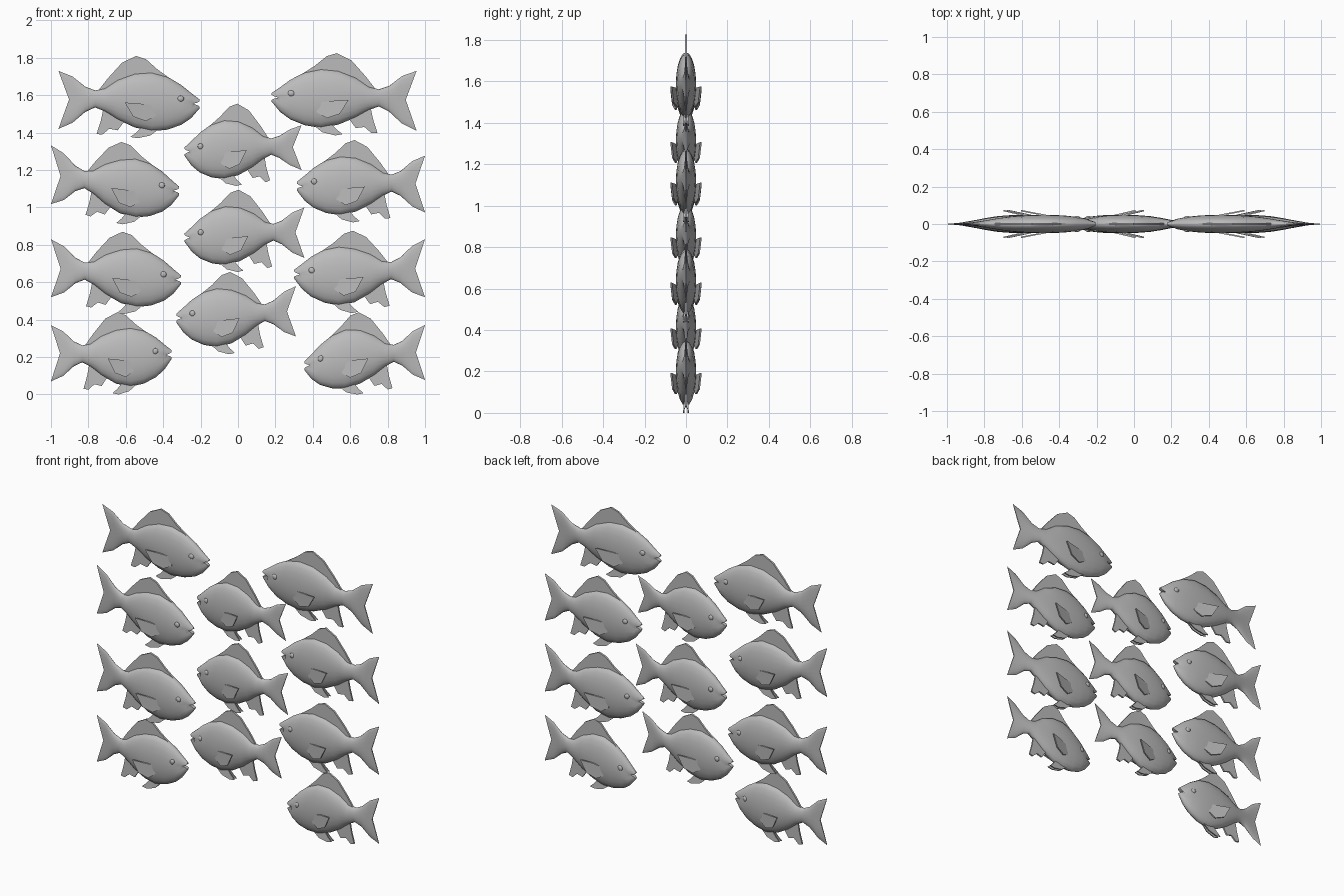
import bpy, bmesh, math

if "Cube" in bpy.data.objects:
    bpy.data.objects.remove(bpy.data.objects["Cube"])

grey = bpy.data.materials.new("plain_grey")
grey.use_nodes = True
grey.diffuse_color = (0.5, 0.5, 0.5, 1)
grey.node_tree.nodes["Principled BSDF"].inputs["Base Color"].default_value = (0.5, 0.5, 0.5, 1)

# Body sections from tail tip to lips: position along length, top, bottom, half width
SECTIONS = [
    (0, .155, -.155, .003), (.1, .122, -.125, .008), (.19, .065, -.07, .016),
    (.26, .043, -.048, .024), (.33, .052, -.072, .033), (.42, .095, -.118, .042),
    (.54, .126, -.162, .048), (.66, .133, -.182, .049), (.77, .112, -.172, .046),
    (.87, .068, -.145, .038), (.94, .026, -.108, .027), (1, -.008, -.055, .012)]

# Fin outlines: position along length, height
DORSAL = [(.27, .03), (.35, .105), (.45, .185), (.55, .22), (.62, .203),
          (.70, .15), (.79, .102), (.70, .06), (.45, .05)]
ANAL = [(.32, -.05), (.30, -.12), (.27, -.19), (.31, -.195), (.36, -.165),
        (.42, -.175), (.47, -.125), (.40, -.07)]
PELVIC = [(.72, -.165), (.60, -.15), (.55, -.19), (.51, -.213), (.56, -.22), (.65, -.205)]
PECTORAL = [(.69, -.045), (.69, -.10), (.62, -.128), (.53, -.105), (.47, -.028), (.58, -.035)]

# Each fish: tail x, nose x, centre height, tail lift, nose lift, tail half height
FISH = [
    (-.96, -.205, 1.59, -.015, -.005, .155), (-1, -.315, 1.13, .045, -.01, .157),
    (-1, -.305, .65, .025, -.005, .155), (-1, -.355, .22, 0, .025, .15),
    (.34, -.285, 1.335, -.015, -.005, .12), (.355, -.285, .875, -.01, -.005, .135),
    (.31, -.33, .435, .01, .005, .135), (.955, .18, 1.605, -.035, .015, .16),
    (1, .315, 1.14, -.015, .005, .152), (1, .3, .655, .02, .02, .155),
    (1, .355, .22, .005, -.035, .147)]
RING = 20


def placer(tail, nose, centre, tail_lift, nose_lift, tail_height):
    """Map fish space (along, side, up) to the model."""
    def place(t, y, z):
        grow = tail_height / .155
        k = min(1, max(0, (t - .1) / .2))
        z *= grow + (1 - grow) * k
        z += tail_lift * max(0, .5 - t) / .5 + nose_lift * max(0, t - .6) / .4
        return (tail + (nose - tail) * t, y, centre + z)
    return place


def finish(bm, name, angle):
    bmesh.ops.recalc_face_normals(bm, faces=bm.faces)
    mesh = bpy.data.meshes.new(name)
    bm.to_mesh(mesh)
    bm.free()
    mesh.materials.append(grey)
    ob = bpy.data.objects.new(name, mesh)
    bpy.context.collection.objects.link(ob)
    bpy.ops.object.select_all(action='DESELECT')
    ob.select_set(True)
    bpy.context.view_layer.objects.active = ob
    bpy.ops.object.shade_smooth_by_angle(angle=math.radians(angle))


def add_body(place, name):
    bm = bmesh.new()
    rings = []
    for n, (t, top, bottom, width) in enumerate(SECTIONS):
        ring = []
        for i in range(RING):
            a = 2 * math.pi * i / RING
            c = math.cos(a)
            # Forked tail edge and notched mouth
            fork = {0: .075, 1: .025}.get(n, 0) * (1 - abs(c))
            mouth = .045 * max(0, 1 - 2.2 * abs(c)) if n == len(SECTIONS) - 1 else 0
            z = (top + bottom) / 2 + (top - bottom) / 2 * c
            ring.append(bm.verts.new(place(t + fork - mouth, width * math.sin(a), z)))
        rings.append(ring)
    for r, s in zip(rings, rings[1:]):
        for i in range(RING):
            j = (i + 1) % RING
            bm.faces.new((r[i], r[j], s[j], s[i]))
    # Close each end with strips joining the two flanks
    for r in (rings[0], rings[-1]):
        for i in range(RING // 2):
            loop = [r[i], r[i + 1], r[-i - 1], r[-i]]
            bm.faces.new(list(dict.fromkeys(loop)))
    finish(bm, name, 50)


def add_fin(place, name, outline, half, offset=lambda t, z: 0):
    """Thin plate following an outline."""
    bm = bmesh.new()
    sides = [[bm.verts.new(place(t, offset(t, z) + s * half, z)) for t, z in outline]
             for s in (-1, 1)]
    for side in sides:
        bm.faces.new(side)
    for i in range(len(outline)):
        j = (i + 1) % len(outline)
        bm.faces.new((sides[0][i], sides[0][j], sides[1][j], sides[1][i]))
    finish(bm, name, 30)


def add_eye(place, name, side):
    bm = bmesh.new()
    bmesh.ops.create_uvsphere(bm, u_segments=12, v_segments=8, radius=1)
    for v in bm.verts:
        v.co = place(.865 + .024 * v.co.x, side * .034 + .009 * v.co.y, -.005 + .016 * v.co.z)
    finish(bm, name, 60)


for number, spec in enumerate(FISH, 1):
    place = placer(*spec)
    fish = f"fish_{number}_"
    add_body(place, fish + "body")
    add_fin(place, fish + "dorsal_fin", DORSAL, .006)
    add_fin(place, fish + "anal_fin", ANAL, .005)
    for word, side in (("left", 1), ("right", -1)):
        add_fin(place, f"{fish}{word}_pectoral_fin", PECTORAL, .004,
                lambda t, z: side * (.039 + .15 * (.69 - t)))
        add_fin(place, f"{fish}{word}_pelvic_fin", PELVIC, .003,
                lambda t, z: side * (.006 + .1 * max(0, -.165 - z)))
        add_eye(place, f"{fish}{word}_eye", side)
